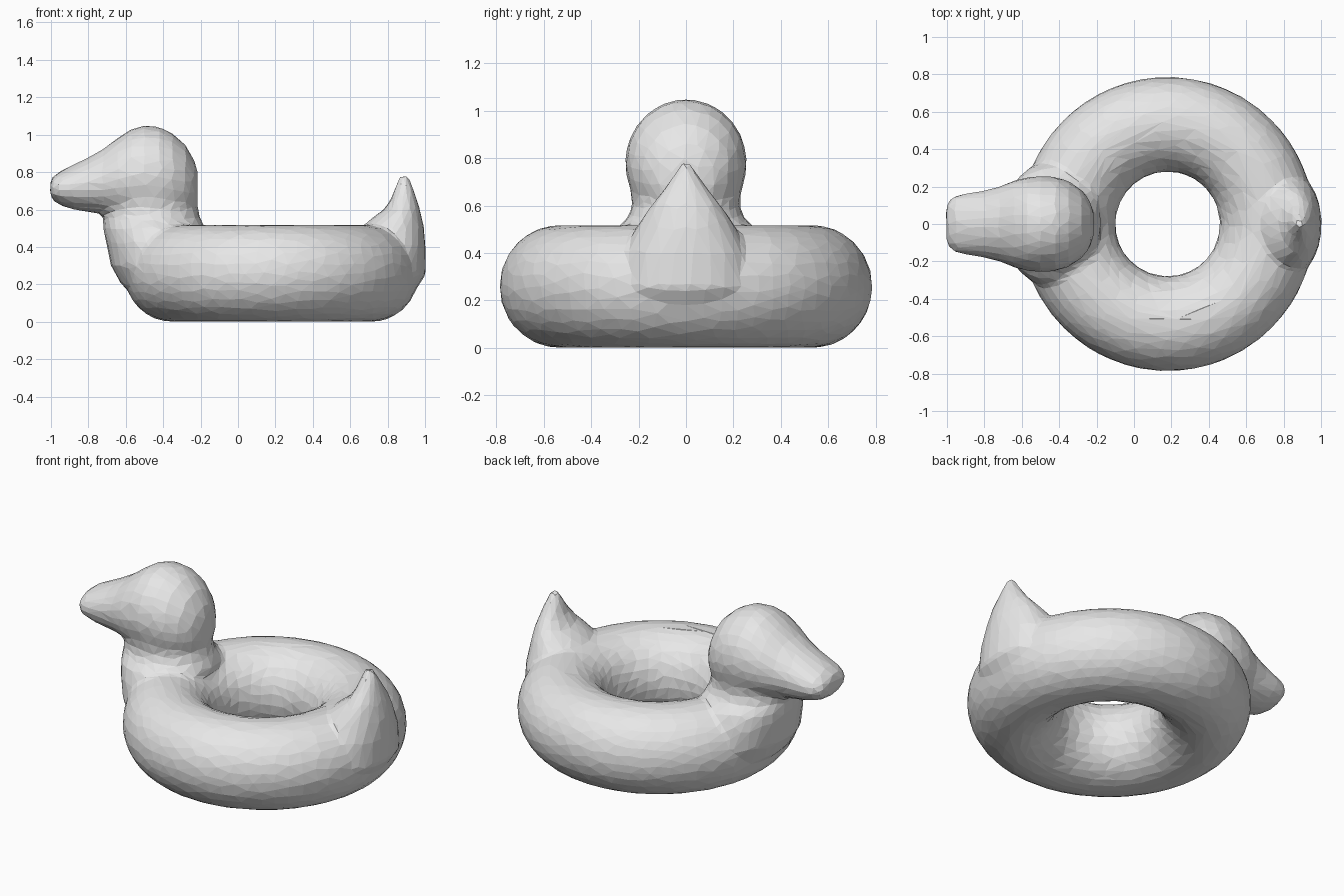
import bpy
import bmesh
import math
from mathutils import Vector

cube = bpy.data.objects.get("Cube")
if cube:
    bpy.data.objects.remove(cube, do_unlink=True)

SIDES = 28


def loft(bm, sections, place):
    """Closed skin over ellipses given as (position, low, high, half width)."""
    rings = []
    for t, low, high, half in sections:
        ring = []
        for i in range(SIDES):
            a = math.tau * i / SIDES
            u = (low + high) / 2 + (high - low) / 2 * math.cos(a)
            ring.append(bm.verts.new(place(t, u, half * math.sin(a))))
        rings.append(ring)
    for a, b in zip(rings, rings[1:]):
        for i in range(SIDES):
            j = (i + 1) % SIDES
            bm.faces.new((a[i], a[j], b[j], b[i]))
    bm.faces.new(rings[0])
    bm.faces.new(rings[-1])


def upright(z, x, y):
    return Vector((x, y, z))


def lengthwise(x, z, y):
    return Vector((x, y, z))


# Inflated ring
bpy.ops.mesh.primitive_torus_add(
    major_radius=0.533, minor_radius=0.254,
    major_segments=64, minor_segments=32, location=(0, 0, 0))
body = bpy.context.object
body.name = "duck_swim_ring"
bm = bmesh.new()
bm.from_mesh(body.data)
bmesh.ops.scale(bm, vec=(1, 1, 1.02), verts=bm.verts)
bmesh.ops.translate(bm, vec=(0.18, 0, 0.259), verts=bm.verts)

# Chest and neck
loft(bm, [
    (0.12, -0.52, -0.30, 0.20),
    (0.20, -0.625, -0.26, 0.30),
    (0.30, -0.68, -0.22, 0.34),
    (0.42, -0.705, -0.19, 0.33),
    (0.50, -0.72, -0.175, 0.30),
    (0.55, -0.72, -0.20, 0.245),
    (0.60, -0.725, -0.215, 0.225),
    (0.66, -0.73, -0.22, 0.235),
    (0.75, -0.70, -0.218, 0.245),
], upright)

# Head and beak
loft(bm, [
    (-1.005, 0.675, 0.755, 0.09),
    (-0.985, 0.645, 0.78, 0.135),
    (-0.95, 0.622, 0.805, 0.155),
    (-0.88, 0.60, 0.84, 0.168),
    (-0.80, 0.587, 0.878, 0.18),
    (-0.72, 0.575, 0.925, 0.20),
    (-0.64, 0.55, 0.985, 0.233),
    (-0.57, 0.53, 1.03, 0.25),
    (-0.50, 0.51, 1.05, 0.257),
    (-0.42, 0.51, 1.042, 0.252),
    (-0.35, 0.52, 1.007, 0.23),
    (-0.28, 0.55, 0.945, 0.183),
    (-0.235, 0.59, 0.865, 0.125),
    (-0.215, 0.63, 0.80, 0.06),
], lengthwise)

# Upturned tail
loft(bm, [
    (0.14, 0.70, 0.93, 0.20),
    (0.25, 0.70, 1.003, 0.27),
    (0.40, 0.68, 1.003, 0.255),
    (0.50, 0.66, 0.995, 0.215),
    (0.55, 0.71, 0.985, 0.185),
    (0.60, 0.78, 0.973, 0.147),
    (0.65, 0.815, 0.957, 0.108),
    (0.70, 0.835, 0.942, 0.07),
    (0.75, 0.85, 0.923, 0.038),
    (0.785, 0.87, 0.908, 0.015),
], upright)

bmesh.ops.recalc_face_normals(bm, faces=bm.faces)
bm.to_mesh(body.data)
bm.free()

# Weld the parts into one skin, soften the joins, then facet it
weld = body.modifiers.new("weld", 'REMESH')
weld.mode = 'VOXEL'
weld.voxel_size = 0.018
soften = body.modifiers.new("soften", 'SMOOTH')
soften.factor = 0.5
soften.iterations = 6
facet = body.modifiers.new("facet", 'DECIMATE')
facet.ratio = 0.05
for name in ("weld", "soften", "facet"):
    bpy.ops.object.modifier_apply(modifier=name)
body.data.polygons.foreach_set("use_smooth", [False] * len(body.data.polygons))

# Plain vinyl colour
vinyl = bpy.data.materials.new("light_grey_vinyl")
vinyl.use_nodes = True
grey = (0.8, 0.8, 0.8, 1)
vinyl.diffuse_color = grey
vinyl.node_tree.nodes["Principled BSDF"].inputs["Base Color"].default_value = grey
body.data.materials.clear()
body.data.materials.append(vinyl)
